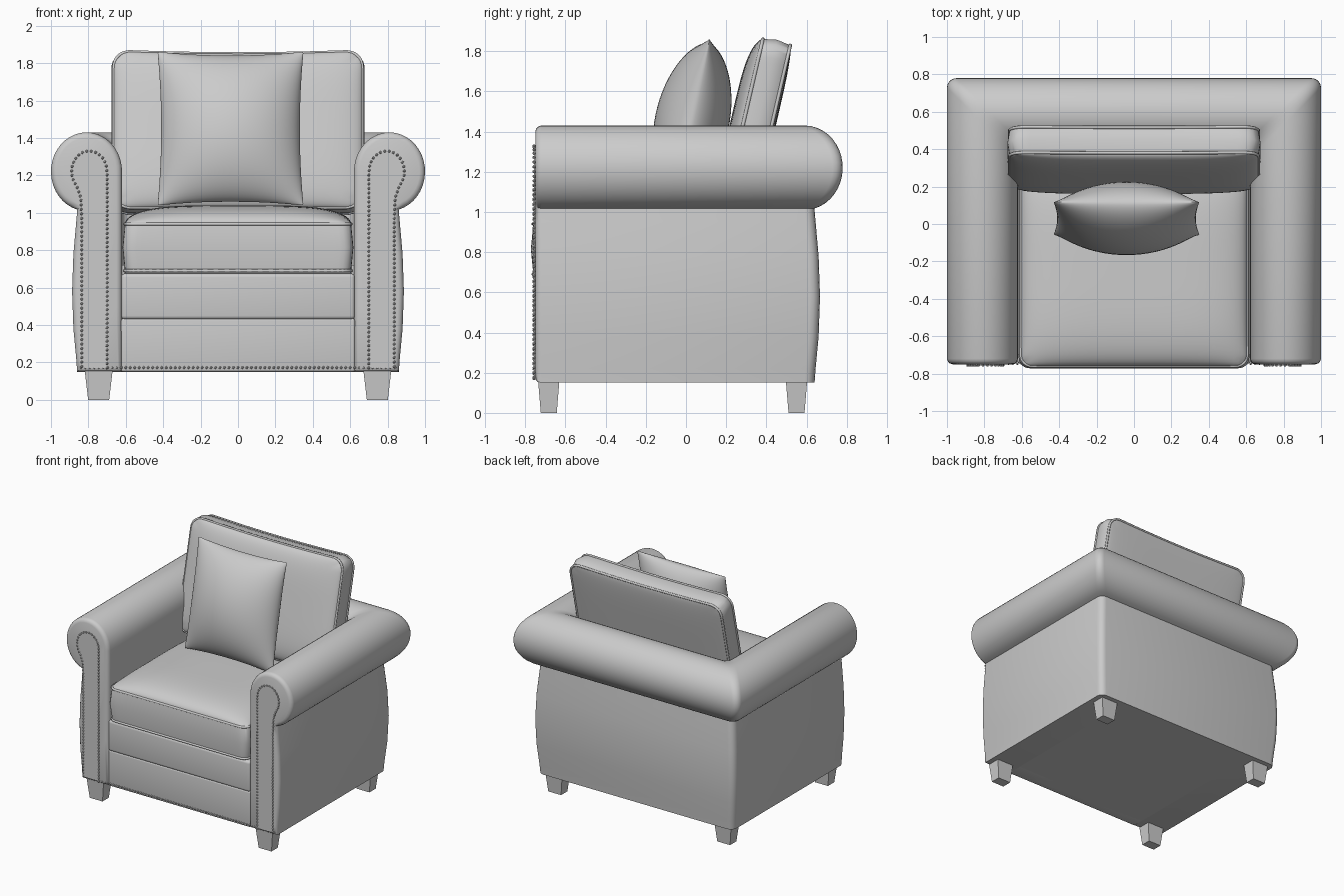
import bpy, bmesh, math
from mathutils import Vector

cube = bpy.data.objects.get("Cube")
if cube:
    bpy.data.objects.remove(cube, do_unlink=True)

fabric = bpy.data.materials.new("grey upholstery")
fabric.use_nodes = True
GREY = (0.6, 0.6, 0.6, 1)
fabric.diffuse_color = GREY
fabric.node_tree.nodes["Principled BSDF"].inputs["Base Color"].default_value = GREY


def finish(name, bm, angle=40):
    bmesh.ops.recalc_face_normals(bm, faces=bm.faces)
    mesh = bpy.data.meshes.new(name)
    bm.to_mesh(mesh)
    bm.free()
    mesh.materials.append(fabric)
    obj = bpy.data.objects.new(name, mesh)
    bpy.context.collection.objects.link(obj)
    bpy.ops.object.select_all(action='DESELECT')
    obj.select_set(True)
    bpy.context.view_layer.objects.active = obj
    bpy.ops.object.shade_smooth_by_angle(angle=math.radians(angle))
    return obj


def box(name, lo, hi, bevel=0.0, taper=1.0):
    bm = bmesh.new()
    bmesh.ops.create_cube(bm, size=1)
    mid = [(a + b) / 2 for a, b in zip(lo, hi)]
    for v in bm.verts:
        k = taper if v.co.z < 0 else 1
        v.co = Vector([m + c * (b - a) * s for m, c, a, b, s
                       in zip(mid, v.co, lo, hi, (k, k, 1))])
    if bevel:
        bmesh.ops.bevel(bm, geom=bm.edges[:], offset=bevel, segments=4,
                        profile=0.5, affect='EDGES')
    return finish(name, bm)


def tube(name, points, radius, parent):
    curve = bpy.data.curves.new(name, 'CURVE')
    curve.dimensions = '3D'
    curve.bevel_depth = radius
    curve.bevel_resolution = 1
    spline = curve.splines.new('POLY')
    spline.points.add(len(points) - 1)
    for p, co in zip(spline.points, points):
        p.co = (*co, 1)
    spline.use_cyclic_u = True
    curve.materials.append(fabric)
    obj = bpy.data.objects.new(name, curve)
    bpy.context.collection.objects.link(obj)
    obj.location, obj.rotation_euler = parent.location, parent.rotation_euler


def cushion(name, w, h, edge, front, back, loc, tilt, power=4, soft=0.5,
            corner=0.08, pinch=0.0, sag=0.0, welt=0.0, n=32):
    """Stuffed pad standing in the xz plane, front towards -y."""
    bm = bmesh.new()

    def outline(u, v):
        x, z = u * w, v * h
        dx, dz = abs(x) - (w - corner), abs(z) - (h - corner)
        if dx > 0 and dz > 0:
            k = max(dx, dz) / math.hypot(dx, dz)
            x = math.copysign(w - corner + dx * k, x)
            z = math.copysign(h - corner + dz * k, z)
        z -= sag * (1 - u * u) * max(v, 0)
        return x * (1 - pinch * (1 - v * v)), z * (1 - pinch * (1 - u * u))

    rim = ([(i, 0) for i in range(n)] + [(n, j) for j in range(n)]
           + [(n - i, n) for i in range(n)] + [(0, n - j) for j in range(n)])
    loops = []
    for sign, crown in ((-1, front), (1, back)):
        grid = {}
        for i in range(n + 1):
            for j in range(n + 1):
                # denser rows near the rim
                u = math.sin((i / n - 0.5) * math.pi)
                v = math.sin((j / n - 0.5) * math.pi)
                x, z = outline(u, v)
                puff = max(0, (1 - abs(u) ** power) * (1 - abs(v) ** power)) ** soft
                grid[i, j] = bm.verts.new((x, sign * (edge + crown * puff), z))
        for i in range(n):
            for j in range(n):
                bm.faces.new([grid[i, j], grid[i + 1, j], grid[i + 1, j + 1], grid[i, j + 1]])
        loops.append([grid[k] for k in rim])
    seams = [[v.co.copy() for v in loop] for loop in loops]
    if edge:
        # slightly bulging boxed border
        middle = [bm.verts.new(((a.co.x + math.copysign(0.012, a.co.x)), 0,
                                a.co.z + math.copysign(0.012, a.co.z))) for a in loops[0]]
        for a, b in ((loops[0], middle), (middle, loops[1])):
            for k in range(len(a)):
                m = (k + 1) % len(a)
                bm.faces.new([a[k], a[m], b[m], b[k]])
    else:
        bmesh.ops.remove_doubles(bm, verts=bm.verts[:], dist=0.0005)
    obj = finish(name, bm, 50)
    obj.location = loc
    obj.rotation_euler.x = math.radians(tilt)
    if welt:
        for label, seam in zip(("front", "back"), seams):
            tube(f"{name}_{label}_welt", seam, welt, obj)
    return obj


# Rolled arms and back: one section swept round three sides
ARM_X, BACK_Y, FRONT_Y, ROLL_Z, FLOOR = 0.80, 0.58, -0.72, 1.22, 0.15
section = [(-0.18, FLOOR), (-0.18, 0.5), (-0.18, 0.9)]
for i in range(29):
    a = math.radians(180 - 255 * i / 28)
    section.append((0.01 + 0.19 * math.cos(a), ROLL_Z + 0.21 * math.sin(a)))
section += [(0.065, 0.95), (0.08, 0.78), (0.087, 0.58), (0.08, 0.38), (0.065, 0.22), (0.06, FLOOR)]


def sweep_ring(o, z):
    r, x, y = 0.05, ARM_X + o, BACK_Y + o
    half = [(x, FRONT_Y, z)]
    for i in range(5):
        a = math.pi / 2 * i / 4
        half.append((x - r + r * math.cos(a), y - r + r * math.sin(a), z))
    return half + [(-p[0], p[1], p[2]) for p in reversed(half)]


bm = bmesh.new()
rows = [[bm.verts.new(p) for p in sweep_ring(*s)] for s in section]
for k, a in enumerate(rows):
    b = rows[(k + 1) % len(rows)]
    for i in range(len(a) - 1):
        bm.faces.new([a[i], a[i + 1], b[i + 1], b[i]])
caps = [bm.faces.new([row[i] for row in rows]) for i in (0, -1)]
bmesh.ops.recalc_face_normals(bm, faces=bm.faces)
for inset, rise in ((0.005, 0.015), (0.010, 0.010), (0.015, 0.005)):
    bmesh.ops.inset_region(bm, faces=caps, thickness=inset, depth=rise)
finish("rolled_arms_and_back", bm)

# Keyhole panel on each arm front, outlined with nail heads
panel = [(-0.10, 0.17), (-0.10, 1.2)]
for i in range(1, 17):
    a = math.radians(180 - 225 * i / 16)
    panel.append((-0.005 + 0.095 * math.cos(a), 1.22 + 0.11 * math.sin(a)))
panel += [(0.04, 1.08), (0.035, 0.95), (0.035, 0.17)]


def spaced(points, step):
    out, carry = [], 0.0
    for a, b in zip(points, points[1:]):
        a, b = Vector(a), Vector(b)
        length = (b - a).length
        while carry < length:
            out.append(a.lerp(b, carry / length))
            carry += step
        carry -= length
    return out


def nails(name, points, y):
    bm = bmesh.new()
    for x, z in points:
        made = bmesh.ops.create_icosphere(bm, subdivisions=1, radius=0.008)
        bmesh.ops.translate(bm, verts=made["verts"], vec=(x, y, z))
    finish(name, bm)


for side, label in ((1, "left"), (-1, "right")):
    bm = bmesh.new()
    face = bm.faces.new([bm.verts.new((side * (ARM_X + o), -0.747, z)) for o, z in panel])
    made = bmesh.ops.extrude_face_region(bm, geom=[face])["geom"]
    moved = [g for g in made if isinstance(g, bmesh.types.BMVert)]
    bmesh.ops.translate(bm, verts=moved, vec=(0, -0.009, 0))
    finish(f"{label}_arm_panel", bm)
    nails(f"{label}_arm_nails", [(side * (ARM_X + p.x), p.y) for p in spaced(panel, 0.024)], -0.756)

# Seat base with a folded front, and its bottom nail row
box("seat_deck", (-0.66, -0.70, FLOOR), (0.66, 0.48, 0.72))
box("front_rail_lower", (-0.625, -0.742, FLOOR), (0.625, -0.60, 0.435), 0.012)
box("front_rail_upper", (-0.625, -0.747, 0.43), (0.625, -0.60, 0.675), 0.02)
nails("bottom_nails", [(-0.84 + 0.024 * i, 0.172) for i in range(71)], -0.746)

# Cushions
cushion("seat_cushion", 0.605, 0.53, 0.125, 0.10, 0.01, (0, -0.23, 0.815), -90,
        corner=0.06, welt=0.009)
cushion("back_cushion", 0.665, 0.43, 0.07, 0.065, 0.02, (0, 0.355, 1.43), -13,
        corner=0.09, sag=0.015, welt=0.009)
cushion("throw_pillow", 0.39, 0.42, 0.0, 0.185, 0.185, (-0.04, 0.03, 1.45), -12,
        power=2, soft=0.6, corner=0.01, pinch=0.05)

# Tapered feet
for sx in (1, -1):
    for y, label in ((-0.683, "front"), (0.55, "back")):
        x = sx * 0.745
        box(f"{label}_foot_{'left' if sx > 0 else 'right'}",
            (x - 0.075, y - 0.053, 0), (x + 0.075, y + 0.053, 0.16), taper=0.75)
